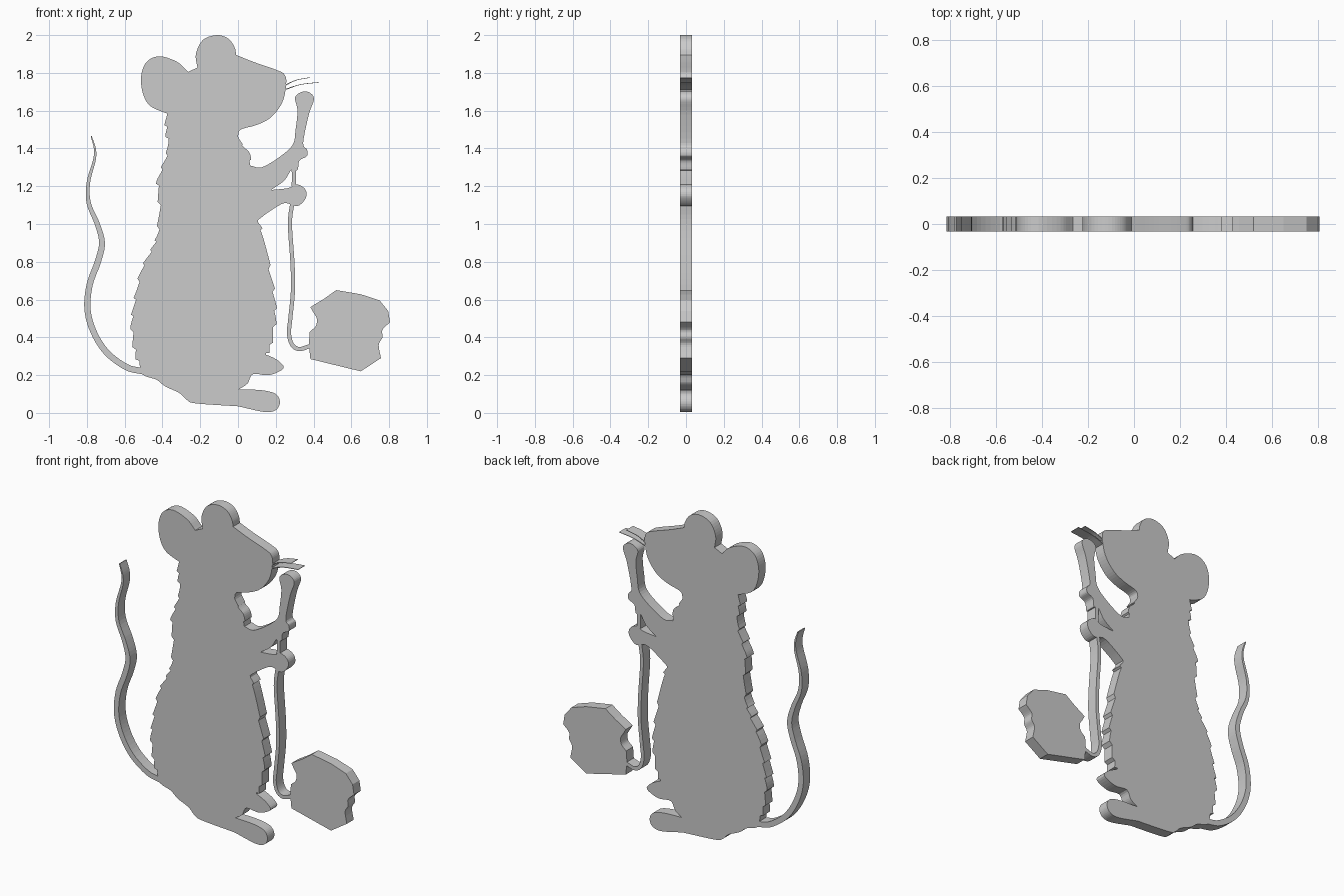
import bpy, bmesh, random
from mathutils import Vector

random.seed(4)
HALF = 0.033  # half of the plate thickness


def smooth(pts, steps=5):
    """Catmull-Rom curve through an open run of points."""
    p = [Vector(q) for q in pts]
    p = [2 * p[0] - p[1]] + p + [2 * p[-1] - p[-2]]
    out = []
    for a, b, c, d in zip(p, p[1:], p[2:], p[3:]):
        for k in range(steps):
            t = k / steps
            out.append(0.5 * (2 * b + (c - a) * t + (2 * a - 5 * b + 4 * c - d) * t * t
                              + (3 * b - a - 3 * c + d) * t ** 3))
    return out + [p[-2]]


def fur(pts, side, depth=0.016):
    """Saw-tooth tufts along a downward run; side = -1 left, 1 right."""
    out, k, n = [], 0, 4
    for i, p in enumerate(smooth(pts, 6)):
        out.append(p + Vector((side * depth * (k / n - 0.4), -0.006 * k / n)))
        k += 1
        if k > n:
            k, n = 0, random.choice((3, 4, 6))
    return out


def plate(name, outline):
    """Extrude a closed front-view outline into a flat plate."""
    bm = bmesh.new()
    face = bm.faces.new([bm.verts.new((p[0], -HALF, p[1])) for p in outline])
    ext = bmesh.ops.extrude_face_region(bm, geom=[face], use_keep_orig=True)
    moved = [v for v in ext["geom"] if isinstance(v, bmesh.types.BMVert)]
    bmesh.ops.translate(bm, verts=moved, vec=(0, 2 * HALF, 0))
    bmesh.ops.recalc_face_normals(bm, faces=bm.faces)
    mesh = bpy.data.meshes.new(name)
    bm.to_mesh(mesh)
    bm.free()
    obj = bpy.data.objects.new(name, mesh)
    bpy.context.collection.objects.link(obj)
    return obj


def ribbon(name, path, w0, w1):
    """Plate of tapering width that follows a path."""
    c = smooth(path)
    left, right = [], []
    for i, p in enumerate(c):
        d = (c[min(i + 1, len(c) - 1)] - c[max(i - 1, 0)]).normalized()
        t = i / (len(c) - 1)
        w = (w0 + (w1 - w0) * min(1, t * 2)) / 2
        n = Vector((-d.y, d.x)) * w
        left.append(p + n)
        right.append(p - n)
    return plate(name, left + right[::-1])


# Mouse outline, run by run, anticlockwise from the nape
back = [(-.38, 1.585), (-.38, 1.5), (-.37, 1.4), (-.405, 1.29), (-.425, 1.22), (-.415, 1.1),
        (-.425, .95), (-.455, .87), (-.51, .76), (-.54, .63), (-.553, .55), (-.562, .47),
        (-.547, .335), (-.52, .25)]
rump = [(-.52, .25), (-.5, .2), (-.43, .175), (-.385, .14), (-.31, .105), (-.27, .068),
        (-.22, .05), (0, .035)]
foot = [(0, .035), (.14, .005), (.2, .015), (.222, .055), (.2, .1), (.125, .12), (.005, .125)]
knee = [(.005, .125), (.05, .155), (.08, .205), (.165, .2), (.24, .235), (.215, .275), (.15, .31)]
belly = [(.105, 1.02), (.13, .95), (.168, .76), (.192, .62), (.197, .5), (.172, .36), (.15, .31)]
low_arm = [(.105, 1.02), (.165, 1.065), (.245, 1.11), (.315, 1.095), (.36, 1.14), (.355, 1.185),
           (.31, 1.21), (.265, 1.19), (.175, 1.18)]
high_arm = [(.175, 1.18), (.245, 1.23), (.285, 1.29), (.315, 1.285), (.325, 1.335), (.365, 1.36),
            (.365, 1.395), (.345, 1.43), (.375, 1.58), (.402, 1.66), (.38, 1.695), (.34, 1.7),
            (.302, 1.67), (.315, 1.6), (.305, 1.5), (.29, 1.42), (.22, 1.355), (.125, 1.3),
            (.065, 1.31)]
chest = [(0, 1.465), (.03, 1.41), (.06, 1.38), (.065, 1.31)]
muzzle = [(0, 1.465), (.015, 1.5), (.1, 1.525), (.175, 1.565), (.235, 1.645), (.255, 1.74),
          (.247, 1.79), (.205, 1.815), (.085, 1.857), (-.01, 1.895)]
near_ear = [(-.01, 1.895), (-.018, 1.935), (-.05, 1.98), (-.11, 2.0), (-.185, 1.975),
            (-.223, 1.9), (-.215, 1.828)]
crown = [(-.215, 1.828), (-.265, 1.805)]
far_ear = [(-.265, 1.805), (-.32, 1.857), (-.415, 1.888), (-.485, 1.857), (-.513, 1.78),
           (-.503, 1.69), (-.465, 1.625), (-.38, 1.585)]

runs = [fur(back, -1), smooth(rump), smooth(foot), smooth(knee), fur(belly, 1)[::-1],
        smooth(low_arm), smooth(high_arm), fur(chest, 1, 0.01)[::-1], smooth(muzzle),
        smooth(near_ear), crown, smooth(far_ear)]
plate("mouse_body", [p for run in runs for p in run[:-1]])

# Tail, thin at the tip
ribbon("tail", [(-.777, 1.465), (-.758, 1.4), (-.76, 1.34), (-.792, 1.22), (-.79, 1.11),
                (-.745, 1.0), (-.72, .9), (-.742, .8), (-.785, .68), (-.797, .55), (-.765, .43),
                (-.695, .32), (-.59, .242), (-.5, .22)], .006, .033)

# Cord between the paws and down to the morsel
ribbon("cord_upper", [(.295, 1.295), (.296, 1.25), (.295, 1.2)], .022, .022)
ribbon("cord_lower", [(.287, 1.11), (.275, 1.0), (.288, .8), (.291, .65), (.277, .5), (.27, .42),
                      (.287, .36), (.325, .338), (.38, .353)], .022, .022)

# Nibbled morsel with bites on both sides
bite_left = smooth([(.38, .43), (.412, .46), (.417, .5), (.4, .53), (.383, .56)])
bite_right = smooth([(.805, .48), (.765, .44), (.765, .4), (.745, .36), (.757, .29)])
plate("morsel", bite_left + [(.457, .605), (.52, .65), (.65, .628), (.75, .595), (.795, .54)]
      + bite_right + [(.65, .22), (.383, .285), (.375, .365)])

# Whiskers
ribbon("whisker_upper", [(.25, 1.735), (.31, 1.762), (.38, 1.775)], .006, .003)
ribbon("whisker_lower", [(.25, 1.712), (.33, 1.738), (.428, 1.75)], .006, .003)
